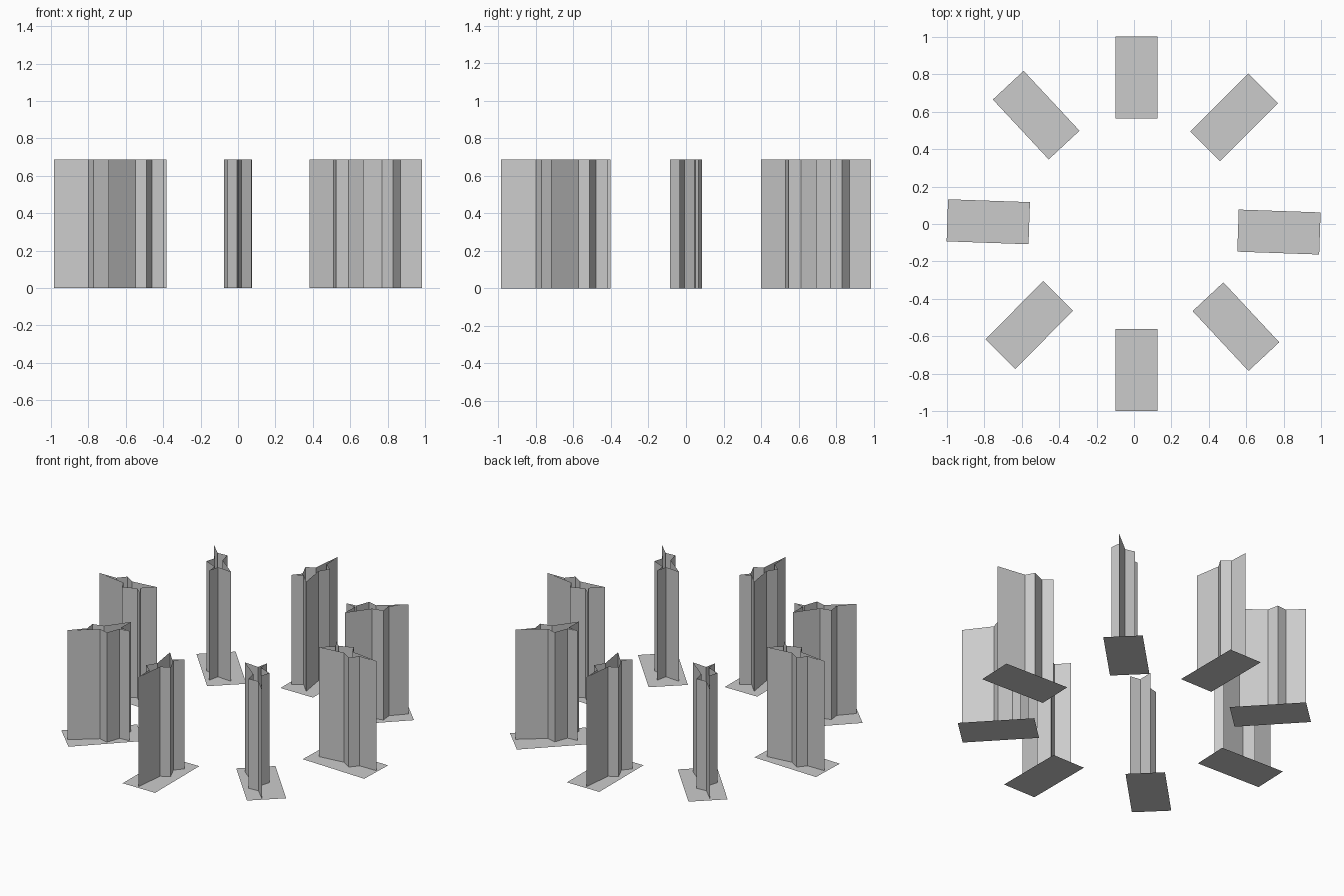
import bpy, math

if "Cube" in bpy.data.objects:
    bpy.data.objects.remove(bpy.data.objects["Cube"])

HEIGHT = 0.687
BASE_L, BASE_W = 0.438, 0.225

grey = bpy.data.materials.new("stone_grey")
grey.diffuse_color = (0.6, 0.6, 0.6, 1)
grey.use_nodes = True
grey.node_tree.nodes["Principled BSDF"].inputs["Base Color"].default_value = grey.diffuse_color

# Irregular five-pointed star section: (distance from centre, sideways offset)
STAR = [(0.985, 0.0), (0.80, 0.02), (0.77, 0.072), (0.69, 0.035), (0.64, 0.076),
        (0.68, 0.02), (0.61, -0.045), (0.77, -0.02), (0.83, -0.056), (0.87, -0.005)]

# Each post: name, angle in degrees, centre of its base plate
POSTS = [("right", -2, (0.775, -0.043)), ("back_right", 45, (0.535, 0.570)),
         ("back", 90, (0.0125, 0.783)), ("back_left", 133, (-0.523, 0.582)),
         ("left", 178, (-0.779, 0.012)), ("front_left", 225.3, (-0.560, -0.540)),
         ("front", 270, (0.0125, -0.781)), ("front_right", 313, (0.545, -0.549))]


def make(name, verts, faces):
    mesh = bpy.data.meshes.new(name)
    mesh.from_pydata(verts, [], faces)
    mesh.materials.append(grey)
    mesh.update()
    obj = bpy.data.objects.new(name, mesh)
    bpy.context.collection.objects.link(obj)
    return obj


for name, degrees, (cx, cy) in POSTS:
    a = math.radians(degrees)
    c, s = math.cos(a), math.sin(a)

    def turn(r, t):
        return (r * c - t * s, r * s + t * c)

    # Open-topped star-shaped wall
    ring = [turn(r, t) for r, t in STAR]
    n = len(ring)
    verts = [(x, y, z) for z in (0, HEIGHT) for x, y in ring]
    faces = [(i, (i + 1) % n, (i + 1) % n + n, i + n) for i in range(n)]
    make(name + "_star_wall", verts, faces)

    # Flat rectangular base plate
    l, w = BASE_L / 2, BASE_W / 2
    corners = [turn(r, t) for r, t in ((-l, -w), (l, -w), (l, w), (-l, w))]
    make(name + "_base_plate", [(cx + x, cy + y, 0) for x, y in corners], [(0, 1, 2, 3)])
